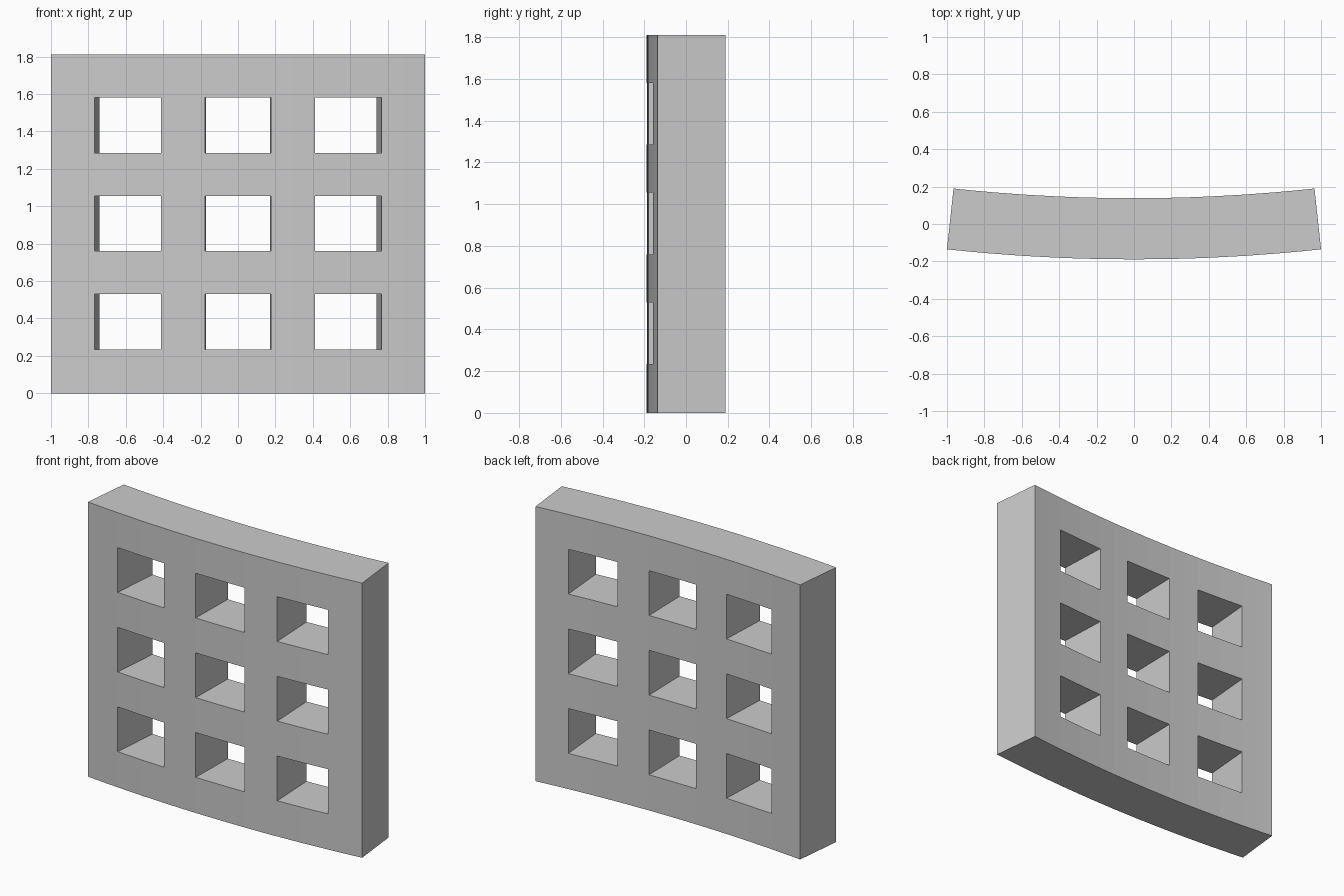
import bpy, bmesh, math

if "Cube" in bpy.data.objects:
    bpy.data.objects.remove(bpy.data.objects["Cube"])

HEIGHT = 1.81
R_OUT, R_IN = 9.36, 9.033        # front and back arc radii
HALF = math.asin(1 / R_OUT)      # half angle of the arc
CY = R_OUT - 0.189               # arc centre

# Column lines (pier, opening, pier ...) each split in two for the curve
gap, hole, sub = 0.234, 0.3547, 2
xs, opening = [-1.0], []
for i in range(7):
    w = hole if i % 2 else gap
    start = xs[-1]
    for k in range(sub):
        xs.append(start + w * (k + 1) / sub)
        opening.append(i % 2 == 1)
angles = [x / xs[-1] * HALF for x in xs]
zs = [0, 0.235, 0.53, 0.76, 1.055, 1.285, 1.58, HEIGHT]

bm = bmesh.new()


def vert(i, j, r):
    a = angles[i]
    return bm.verts.new((r * math.sin(a), CY - r * math.cos(a), zs[j]))


front = [[vert(i, j, R_OUT) for j in range(8)] for i in range(len(angles))]
back = [[vert(i, j, R_IN) for j in range(8)] for i in range(len(angles))]


def solid(i, j):
    inside = 0 <= i < len(opening) and 0 <= j < 7
    return inside and not (opening[i] and j % 2)


# Curved front and back skins, plus walls wherever a solid cell meets air
for i in range(len(opening)):
    for j in range(7):
        if not solid(i, j):
            continue
        c = [(i, j), (i + 1, j), (i + 1, j + 1), (i, j + 1)]
        bm.faces.new([front[a][b] for a, b in c])
        bm.faces.new([back[a][b] for a, b in reversed(c)])
        for k, (di, dj) in enumerate([(0, -1), (1, 0), (0, 1), (-1, 0)]):
            if not solid(i + di, j + dj):
                (a, b), (p, q) = c[k], c[(k + 1) % 4]
                bm.faces.new([front[p][q], front[a][b], back[a][b], back[p][q]])

loose = [v for v in bm.verts if not v.link_faces]
bmesh.ops.delete(bm, geom=loose, context='VERTS')
bmesh.ops.recalc_face_normals(bm, faces=bm.faces)

mesh = bpy.data.meshes.new("curved_window_wall")
bm.to_mesh(mesh)
bm.free()
wall = bpy.data.objects.new("curved_window_wall", mesh)
bpy.context.collection.objects.link(wall)

grey = bpy.data.materials.new("light grey")
grey.diffuse_color = (0.6, 0.6, 0.6, 1)
grey.use_nodes = True
grey.node_tree.nodes["Principled BSDF"].inputs["Base Color"].default_value = grey.diffuse_color
mesh.materials.append(grey)
